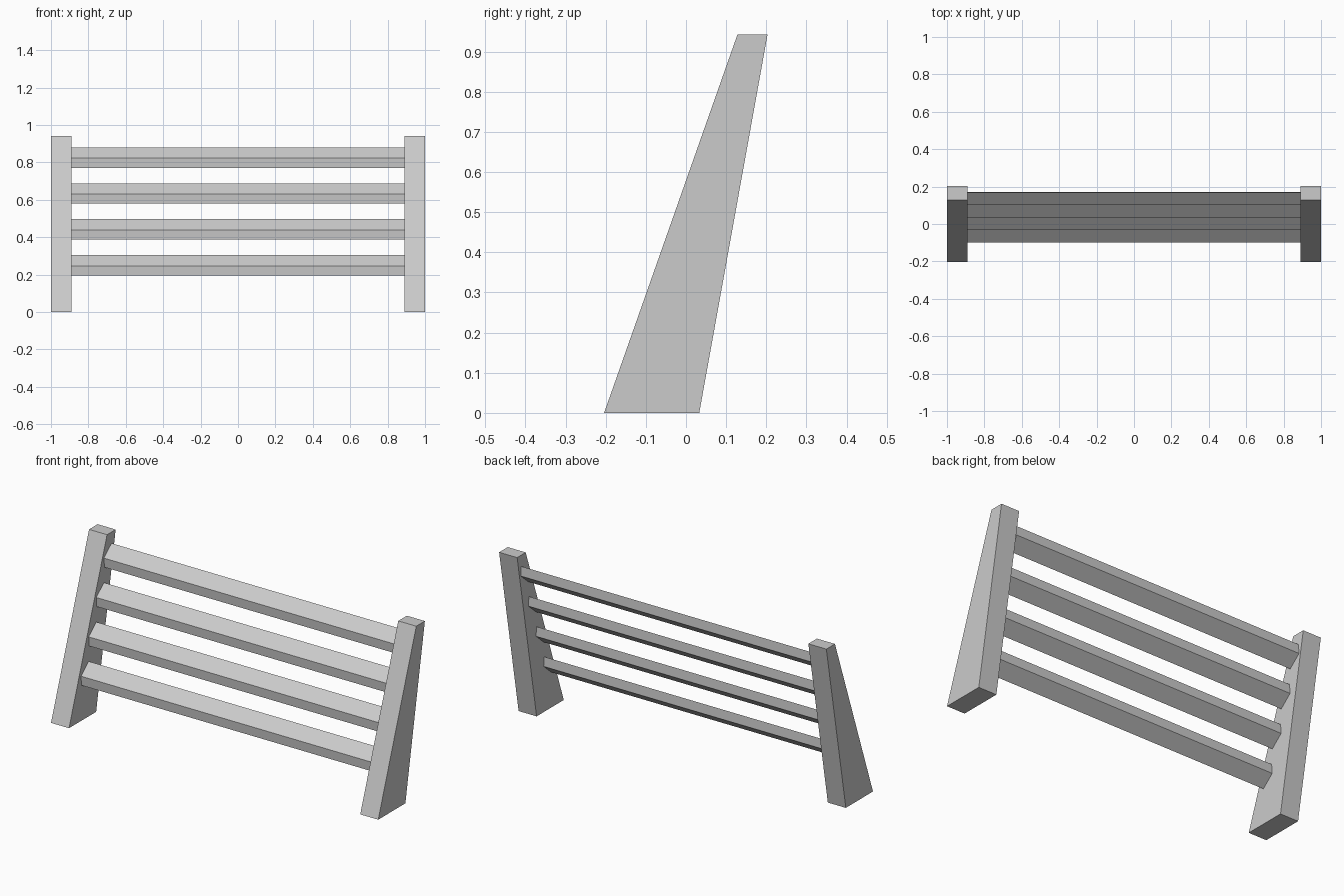
import bpy

if "Cube" in bpy.data.objects:
    bpy.data.objects.remove(bpy.data.objects["Cube"])


def extrude_x(name, profile, x0, x1):
    """Solid made by extruding a (y, z) profile along x."""
    n = len(profile)
    verts = [(x, y, z) for x in (x0, x1) for y, z in profile]
    faces = [tuple(reversed(range(n))), tuple(range(n, 2 * n))]
    faces += [(i, (i + 1) % n, n + (i + 1) % n, n + i) for i in range(n)]
    mesh = bpy.data.meshes.new(name)
    mesh.from_pydata(verts, [], faces)
    obj = bpy.data.objects.new(name, mesh)
    bpy.context.collection.objects.link(obj)
    return obj


# Tapered, backward-leaning end posts
post = [(-0.204, 0), (0.033, 0), (0.203, 0.942), (0.128, 0.942)]
extrude_x("left_post", post, -1.0, -0.89)
extrude_x("right_post", post, 0.89, 1.0)

# Sloping slats stepping up and back between the posts
for i in range(4):
    y = -0.099 + 0.0667 * i
    z = 0.247 + 0.192 * i
    slat = [(y + 0.004, z - 0.052), (y + 0.07, z + 0.005),
            (y + 0.066, z + 0.057), (y, z)]
    extrude_x(f"slat_{i + 1}", slat, -0.89, 0.89)
